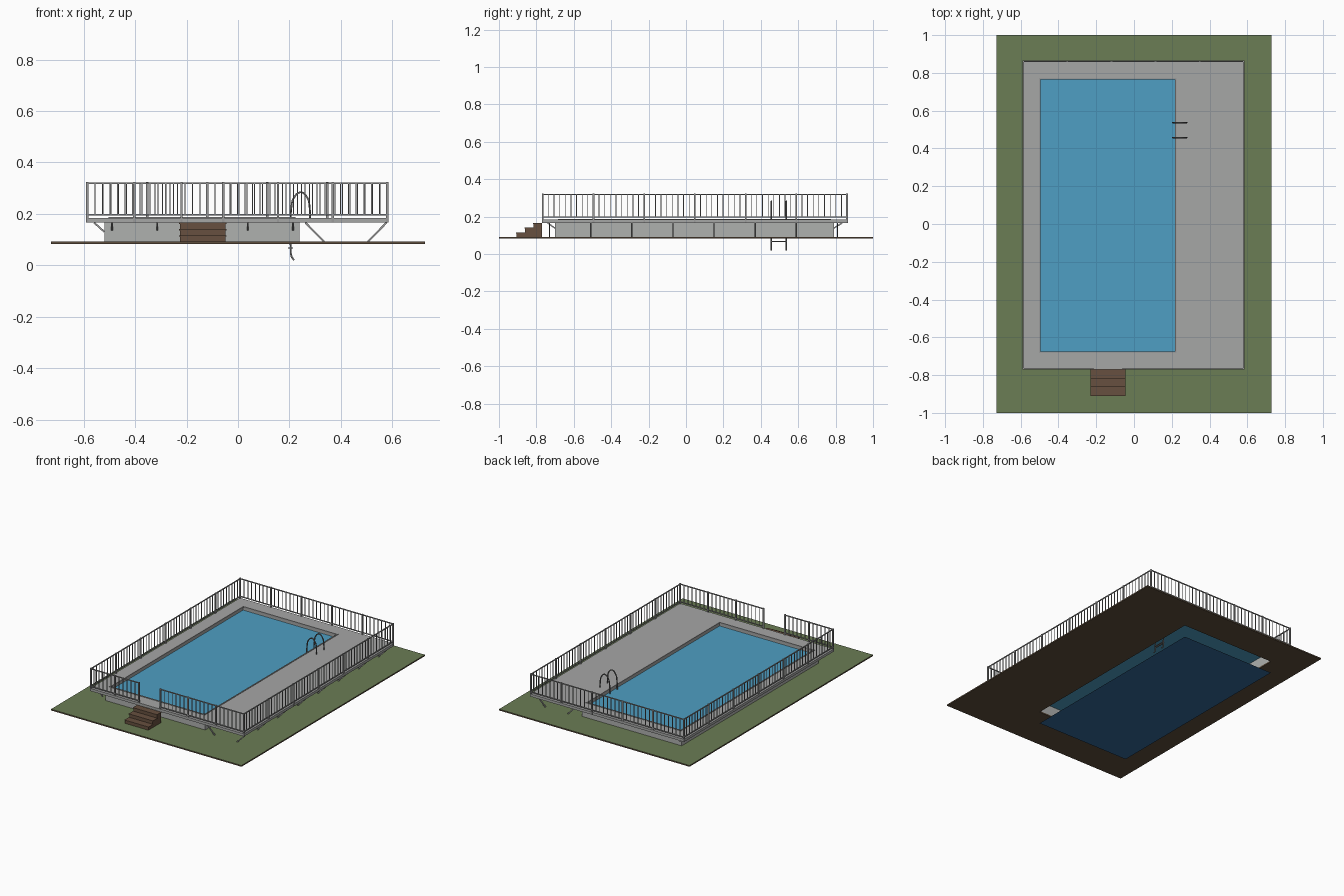
import bpy, bmesh
from mathutils import Vector

cube = bpy.data.objects.get("Cube")
if cube:
    bpy.data.objects.remove(cube)


def material(name, r, g, b):
    m = bpy.data.materials.new(name)
    m.use_nodes = True
    m.diffuse_color = (r, g, b, 1)
    m.node_tree.nodes["Principled BSDF"].inputs["Base Color"].default_value = (r, g, b, 1)
    return m


GRASS = material("grass green", .147, .205, .089)
SOIL = material("soil brown", .11, .075, .045)
DECK = material("deck grey", .38, .385, .38)
WALL = material("wall light grey", .43, .44, .43)
METAL = material("railing grey", .33, .33, .33)
DARK = material("ladder dark grey", .16, .16, .16)
WATER = material("water blue", .077, .342, .546)
FLOOR = material("pool floor blue", .034, .136, .31)
WOOD = material("step brown", .135, .08, .05)

# Main levels and rectangles (x0, x1, y0, y1)
POOL = (-.50, .22, -.68, .77)
PLATFORM = (-.59, .585, -.77, .865)
GROUND_TOP, DECK_LOW, DECK_TOP = .092, .166, .184


def grow(rect, d):
    return rect[0] - d, rect[1] + d, rect[2] - d, rect[3] + d


def finish(name, bm, *mats):
    bmesh.ops.recalc_face_normals(bm, faces=bm.faces)
    mesh = bpy.data.meshes.new(name)
    bm.to_mesh(mesh)
    bm.free()
    obj = bpy.data.objects.new(name, mesh)
    bpy.context.collection.objects.link(obj)
    for m in mats:
        mesh.materials.append(m)
    return obj


def corners(rect, z):
    x0, x1, y0, y1 = rect
    return [(x0, y0, z), (x1, y0, z), (x1, y1, z), (x0, y1, z)]


def sheet(name, rect, z, mat):
    bm = bmesh.new()
    bm.faces.new([bm.verts.new(c) for c in corners(rect, z)])
    return finish(name, bm, mat)


def frame(name, outer, inner, z0, z1, *mats):
    """Rectangular slab with a rectangular opening."""
    bm = bmesh.new()
    loops = [[bm.verts.new(c) for c in corners(r, z)]
             for r, z in ((outer, z0), (outer, z1), (inner, z1), (inner, z0))]
    for a, b in zip(loops, loops[1:] + loops[:1]):
        for i in range(4):
            j = (i + 1) % 4
            bm.faces.new((a[i], a[j], b[j], b[i]))
    return finish(name, bm, *mats)


def add_box(bm, lo, hi):
    lo, hi = Vector(lo), Vector(hi)
    verts = bmesh.ops.create_cube(bm, size=1)["verts"]
    for v in verts:
        v.co = (lo + hi) / 2 + v.co * (hi - lo)


def add_bar(bm, a, b, w):
    """Square bar of width w between two points."""
    a, b = Vector(a), Vector(b)
    d = b - a
    rot = d.to_track_quat('Z', 'Y')
    for v in bmesh.ops.create_cube(bm, size=1)["verts"]:
        v.co = (a + b) / 2 + rot @ Vector((v.co.x * w, v.co.y * w, v.co.z * d.length))


# Lawn slab: green on top, soil elsewhere
lawn = frame("lawn", (-.727, .727, -1, 1), POOL, .083, GROUND_TOP, GRASS, SOIL)
for face in lawn.data.polygons:
    face.material_index = 0 if face.normal.z > .5 else 1

# Pool shell, floor, water, deck and coping
frame("pool_wall", grow(POOL, .02), POOL, GROUND_TOP, DECK_LOW, WALL)
sheet("pool_floor", POOL, 0, FLOOR)
sheet("water", POOL, .16, WATER)
frame("deck", PLATFORM, POOL, DECK_LOW, DECK_TOP, DECK)
frame("coping", grow(POOL, .004), grow(POOL, -.004), .178, .187, METAL)


# Railings: each run has posts, two rails and balusters
def railing(name, start, end, bays, balusters):
    a, b = Vector(start).to_3d(), Vector(end).to_3d()
    bm = bmesh.new()

    def upright(t, z0, z1, w):
        p = a.lerp(b, t)
        add_bar(bm, p + Vector((0, 0, z0)), p + Vector((0, 0, z1)), w)

    for i in range(bays + 1):
        upright(i / bays, DECK_LOW, .324, .009)
    for i in range(bays):
        for k in range(1, balusters):
            upright((i + k / balusters) / bays, .197, .319, .004)
    for z in (.197, .319):
        up = Vector((0, 0, z))
        add_bar(bm, a + up, b + up, .006)
    finish(name, bm, METAL)


x0, x1, y0, y1 = grow(PLATFORM, -.004)
railing("left_railing", (x1, y0), (x1, y1), 6, 9)
railing("right_railing", (x0, y0), (x0, y1), 6, 9)
railing("back_railing", (x0, y1), (x1, y1), 5, 8)
railing("front_railing_long", (-.057, y0), (x1, y0), 3, 7)
railing("front_railing_short", (x0, y0), (-.22, y0), 2, 6)

# Deck supports: long braces at the wide side, short brackets elsewhere
braces, brackets = bmesh.new(), bmesh.new()
for i in range(8):
    y = -.73 + i * .22
    add_bar(braces, (.262, y, DECK_LOW), (.335, y, GROUND_TOP), .007)
    add_bar(braces, (.578, y, DECK_LOW), (.505, y, GROUND_TOP), .007)
    add_bar(brackets, (-.56, y, DECK_LOW), (-.52, y, .13), .007)
for i in range(5):
    x = -.49 + i * .176
    add_bar(brackets, (x, -.74, DECK_LOW), (x, -.70, .138), .007)
    add_bar(brackets, (x, .835, DECK_LOW), (x, .79, .138), .007)
finish("deck_braces", braces, METAL)
finish("deck_brackets", brackets, METAL)

# Entrance steps
steps = bmesh.new()
for i in range(3):
    y, top = -.91 + i * .046, .116 + i * .025
    add_box(steps, (-.226, y + .003, GROUND_TOP), (-.049, -.771, top - .005))
    add_box(steps, (-.23, y, top - .005), (-.045, y + .05 if i < 2 else -.771, top))
finish("entrance_steps", steps, WOOD)

# Pool ladder: two bent tubes with rungs
PROFILE = [(.218, .02), (.208, .035), (.205, .07), (.205, .14), (.207, .22),
           (.217, .262), (.244, .284), (.270, .262), (.279, .22), (.280, .18)]
for side, y in (("front", .457), ("back", .537)):
    curve = bpy.data.curves.new(side + "_ladder_rail", 'CURVE')
    curve.dimensions = '3D'
    curve.bevel_depth = .004
    curve.bevel_resolution = 1
    curve.resolution_u = 4
    curve.use_fill_caps = True
    spline = curve.splines.new('BEZIER')
    spline.bezier_points.add(len(PROFILE) - 1)
    for point, (x, z) in zip(spline.bezier_points, PROFILE):
        point.co = (x, y, z)
        point.handle_left_type = point.handle_right_type = 'AUTO'
    curve.materials.append(DARK)
    bpy.context.collection.objects.link(bpy.data.objects.new(side + "_ladder_rail", curve))
rungs = bmesh.new()
for z in (.067, .112):
    add_box(rungs, (.195, .457, z - .002), (.213, .537, z + .002))
finish("ladder_rungs", rungs, DARK)
